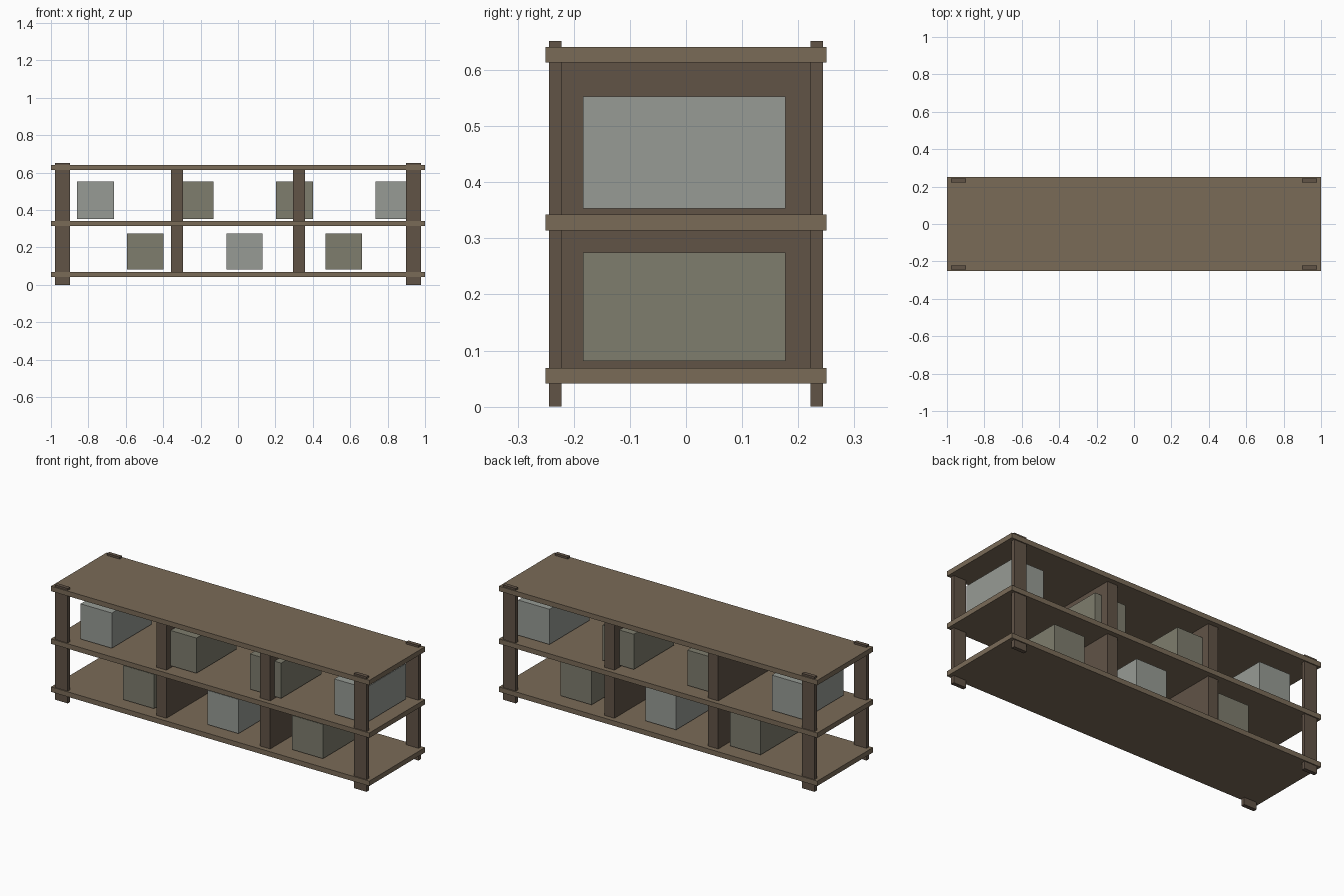
import bpy

if "Cube" in bpy.data.objects:
    bpy.data.objects.remove(bpy.data.objects["Cube"])


def material(name, rgb):
    m = bpy.data.materials.new(name)
    m.diffuse_color = (*rgb, 1)
    m.use_nodes = True
    m.node_tree.nodes["Principled BSDF"].inputs["Base Color"].default_value = m.diffuse_color
    return m


shelf_wood = material("shelf_wood", (0.195, 0.147, 0.097))
frame_wood = material("frame_wood", (0.120, 0.087, 0.062))
light_grey = material("light_bin", (0.31, 0.33, 0.30))
olive_grey = material("olive_bin", (0.21, 0.205, 0.155))


def box(name, x, y, z, mat):
    """Axis-aligned box from (min, max) ranges."""
    ranges = (x, y, z)
    bpy.ops.mesh.primitive_cube_add(size=1, location=[(a + b) / 2 for a, b in ranges])
    ob = bpy.context.object
    ob.name = name
    ob.scale = [b - a for a, b in ranges]
    bpy.ops.object.transform_apply(location=False, rotation=False, scale=True)
    ob.data.materials.append(mat)


# Three full-width shelves
shelf_z = [(0.041, 0.069), (0.314, 0.342), (0.613, 0.641)]
for name, z in zip(("bottom_shelf", "middle_shelf", "top_shelf"), shelf_z):
    box(name, (-1, 1), (-0.25, 0.25), z, shelf_wood)

# Corner posts running through the shelves
for sx, side in ((-1, "left"), (1, "right")):
    for sy, end in ((-1, "front"), (1, "back")):
        x = sorted((sx * 0.979, sx * 0.899))
        y = sorted((sy * 0.244, sy * 0.222))
        box(f"{end}_{side}_post", x, y, (0, 0.652), frame_wood)

# Divider panels between the shelves
for cx, side in ((-0.326, "left"), (0.326, "right")):
    for i, level in enumerate(("lower", "upper")):
        box(f"{level}_{side}_divider", (cx - 0.032, cx + 0.032), (-0.222, 0.222),
            (shelf_z[i][1], shelf_z[i + 1][0]), frame_wood)

# Storage bins: row name, height range, half width, centres with materials
rows = [
    ("upper", (0.353, 0.553), 0.098,
     [(-0.762, light_grey), (-0.230, olive_grey), (0.302, olive_grey), (0.832, light_grey)]),
    ("lower", (0.081, 0.275), 0.097,
     [(-0.496, olive_grey), (0.035, light_grey), (0.566, olive_grey)]),
]
for row, z, half, bins in rows:
    for i, (cx, mat) in enumerate(bins, 1):
        box(f"{row}_bin_{i}", (cx - half, cx + half), (-0.184, 0.177), z, mat)
